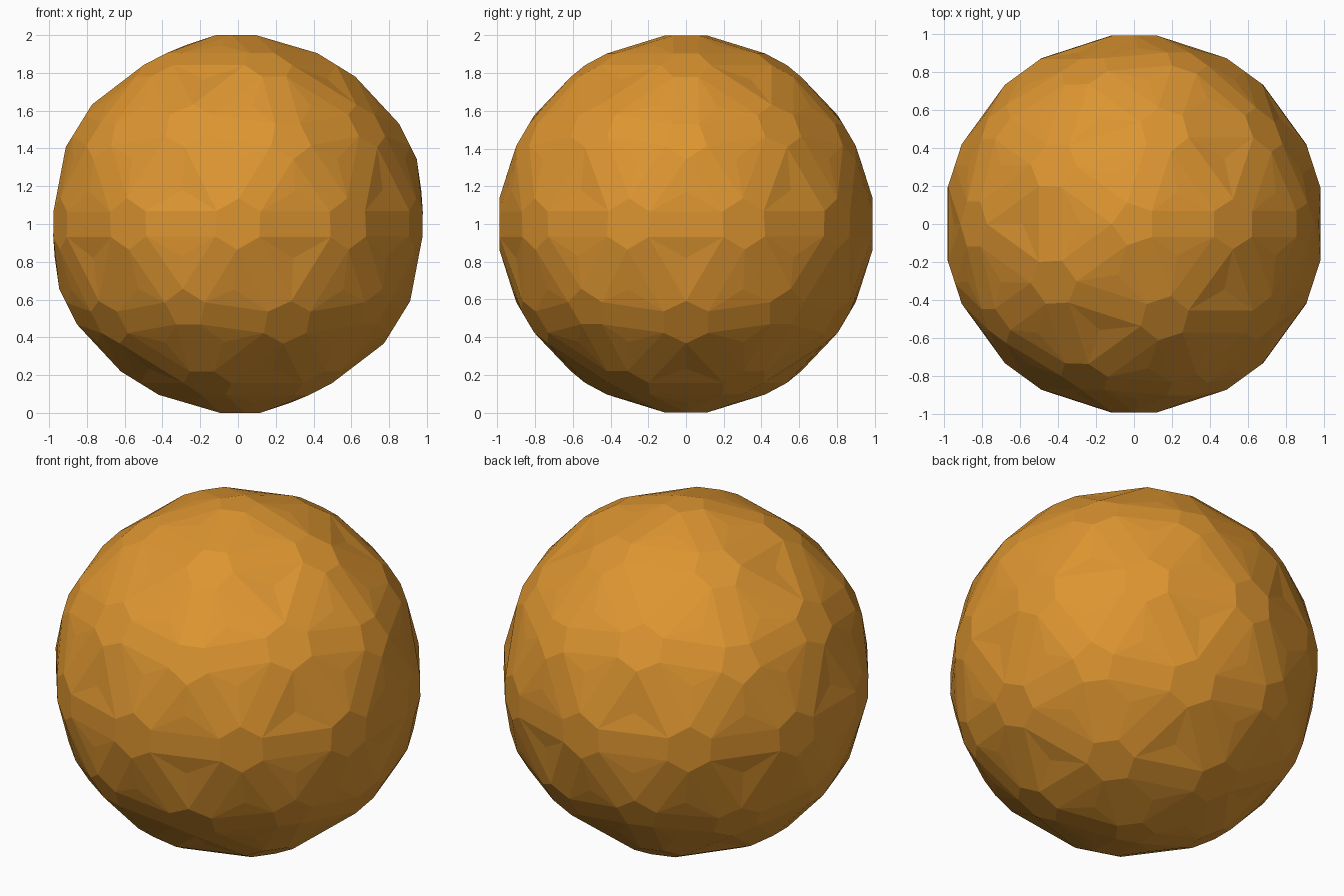
import bpy, bmesh, math
from mathutils import Vector

cube = bpy.data.objects.get("Cube")
if cube:
    bpy.data.objects.remove(cube, do_unlink=True)

LIFT = Vector((0, 0, 1))

# Icosahedral guide that places all panels
guide = bmesh.new()
bmesh.ops.create_icosphere(guide, subdivisions=1, radius=1)
bmesh.ops.recalc_face_normals(guide, faces=guide.faces)

ball = bmesh.new()


def toward(start, end, degrees, radius):
    """Point turned from one direction toward another."""
    side = (end - start * end.dot(start)).normalized()
    a = math.radians(degrees)
    return (start * math.cos(a) + side * math.sin(a)) * radius


def panel(verts):
    """Flat outward face, with corners sorted around its middle."""
    mid = sum((v.co for v in verts), Vector()) / len(verts)
    n = mid.normalized()
    u = n.orthogonal().normalized()
    w = n.cross(u)
    order = sorted(verts, key=lambda v: math.atan2((v.co - mid).dot(w), (v.co - mid).dot(u)))
    ball.faces.new(order)


# Panel corners, keyed by guide face, corner and edge
tip, notch, rim, peak, hub = {}, {}, {}, {}, {}
for f in guide.faces:
    centre = f.calc_center_median().normalized()
    hub[f] = ball.verts.new(centre * 0.964)
    for v in f.verts:
        d = v.co.normalized()
        tip[f, v] = ball.verts.new(toward(d, centre, 6.65, 1.0068))
        notch[f, v] = ball.verts.new(toward(d, centre, 16.5, 0.986))
    for e in f.edges:
        mid = (e.verts[0].co + e.verts[1].co).normalized()
        inward = (centre - mid * centre.dot(mid)).normalized()
        peak[f, e] = ball.verts.new(mid * 0.99 + inward * 0.132)
        for v in e.verts:
            along = (v.co - e.other_vert(v).co).normalized()
            rim[f, e, v] = ball.verts.new(mid * 0.99 + along * 0.118 + inward * 0.067)

# Small pentagons
for v in guide.verts:
    panel([tip[f, v] for f in v.link_faces])

# Small hexagons, and the long hexagons joining them to the pentagons
for e in guide.edges:
    panel([rim[f, e, v] for f in e.link_faces for v in e.verts] + [peak[f, e] for f in e.link_faces])
    for v in e.verts:
        panel([p for f in e.link_faces for p in (tip[f, v], rim[f, e, v])])
        for f in e.link_faces:
            panel([tip[f, v], notch[f, v], rim[f, e, v]])

# Inner hexagons, three around each hub
for f in guide.faces:
    for v in f.verts:
        e1, e2 = [e for e in f.edges if v in e.verts]
        panel([notch[f, v], rim[f, e1, v], rim[f, e2, v]])
        panel([rim[f, e1, v], rim[f, e2, v], peak[f, e1], peak[f, e2]])
        panel([peak[f, e1], peak[f, e2], hub[f]])

bmesh.ops.translate(ball, verts=ball.verts, vec=LIFT)
mesh = bpy.data.meshes.new("faceted_ball")
ball.to_mesh(mesh)
ball.free()
guide.free()

# Single orange colour
orange = bpy.data.materials.new("orange")
orange.use_nodes = True
colour = (0.72, 0.30, 0.03, 1)
orange.diffuse_color = colour
orange.node_tree.nodes["Principled BSDF"].inputs["Base Color"].default_value = colour
mesh.materials.append(orange)

obj = bpy.data.objects.new("faceted_ball", mesh)
bpy.context.collection.objects.link(obj)
